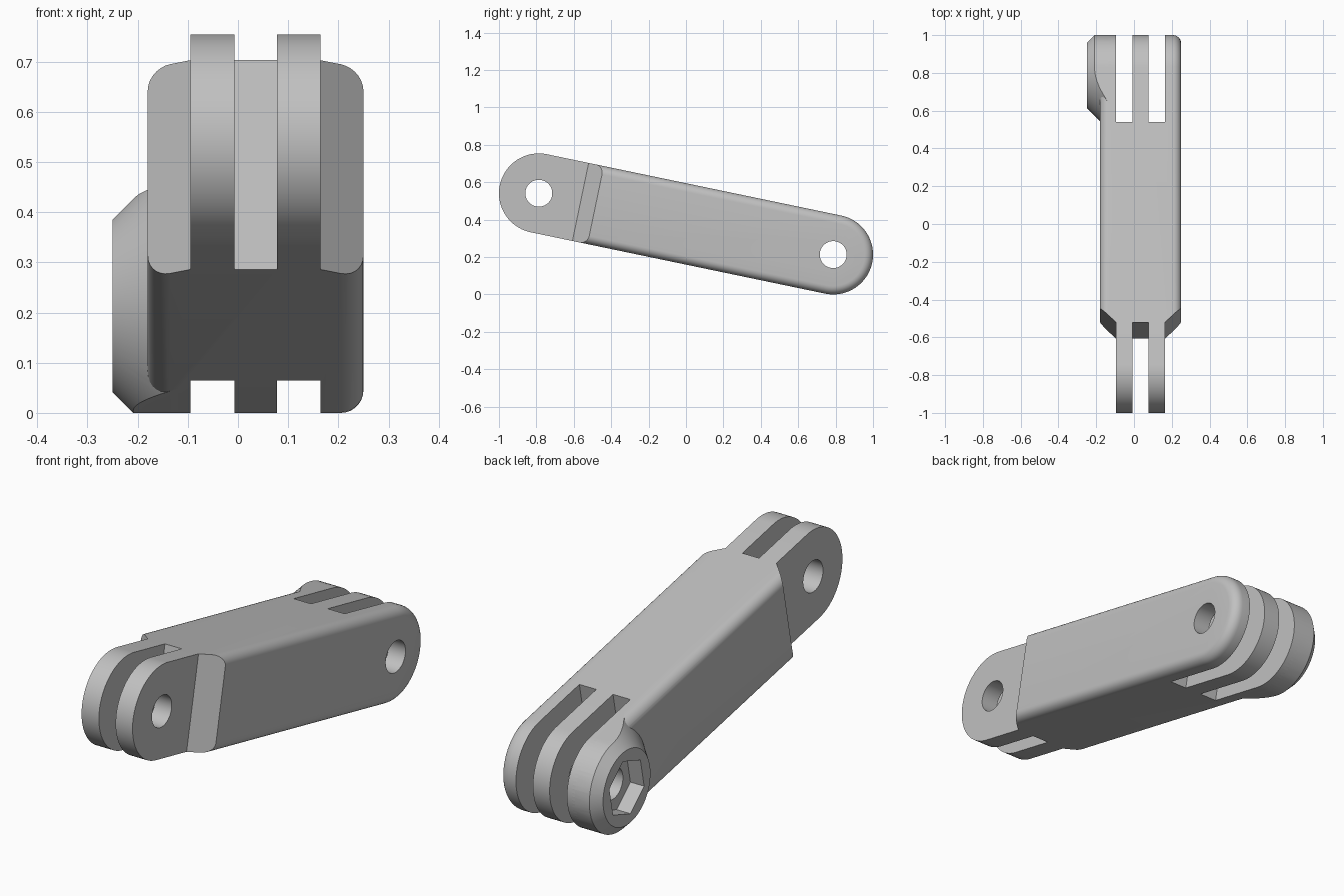
import bpy
import bmesh
from math import sin, cos, pi, radians
from mathutils import Matrix, Vector

cube = bpy.data.objects.get("Cube")
if cube:
    bpy.data.objects.remove(cube, do_unlink=True)

TILT = radians(-11.77)
PIVOT = 0.804        # pivot distance from the middle of the arm
R = 0.213            # end radius and half height
LEFT, RIGHT = 0.25, -0.18
FILLET = 0.045
BOSS = -0.25         # outer face of the nut boss

grey = bpy.data.materials.new("plain grey")
grey.use_nodes = True
colour = (0.53, 0.53, 0.53, 1)
grey.diffuse_color = colour
grey.node_tree.nodes["Principled BSDF"].inputs["Base Color"].default_value = colour


def to_object(name, bm):
    bmesh.ops.recalc_face_normals(bm, faces=bm.faces)
    mesh = bpy.data.meshes.new(name)
    bm.to_mesh(mesh)
    bm.free()
    mesh.materials.append(grey)
    obj = bpy.data.objects.new(name, mesh)
    bpy.context.collection.objects.link(obj)
    return obj


def prism(name, points, depth, bevel=0):
    """Extrude a closed outline of 3D points, optionally rounding both rims."""
    bm = bmesh.new()
    face = bm.faces.new([bm.verts.new(p) for p in points])
    top = bmesh.ops.extrude_face_region(bm, geom=[face])["geom"]
    moved = [g for g in top if isinstance(g, bmesh.types.BMVert)]
    bmesh.ops.translate(bm, vec=depth, verts=moved)
    bmesh.ops.recalc_face_normals(bm, faces=bm.faces)
    if bevel:
        rims = [e for e in bm.edges if abs(e.verts[0].co.x - e.verts[1].co.x) < 1e-5]
        bmesh.ops.bevel(bm, geom=rims, offset=bevel, segments=7, profile=0.5,
                        affect='EDGES')
    return to_object(name, bm)


def stadium(name, x0, x1, bevel=0):
    steps = 40
    pts = []
    for side in (1, -1):
        for i in range(steps + 1):
            a = pi * i / steps - pi / 2
            pts.append((x0, side * (PIVOT + R * cos(a)), side * R * sin(a)))
    return prism(name, pts, (x1 - x0, 0, 0), bevel)


def cone_x(name, u, x0, x1, r0, r1, sides):
    """Cone, cylinder or hexagon lying along x at position u on the arm."""
    bm = bmesh.new()
    place = (Matrix.Translation(((x0 + x1) / 2, u, 0)) @ Matrix.Rotation(pi / 2, 4, 'Y')
             @ Matrix.Rotation(pi / 2, 4, 'Z'))
    bmesh.ops.create_cone(bm, cap_ends=True, segments=sides, radius1=r0, radius2=r1,
                          depth=x1 - x0, matrix=place)
    return to_object(name, bm)


def combine(obj, tool, operation):
    mod = obj.modifiers.new(operation, 'BOOLEAN')
    mod.operation = operation
    mod.solver = 'EXACT'
    mod.object = tool
    bpy.context.view_layer.objects.active = obj
    bpy.ops.object.modifier_apply(modifier=mod.name)
    bpy.data.objects.remove(tool, do_unlink=True)


# Rounded bar that becomes the arm
arm = stadium("link_arm", RIGHT, LEFT, FILLET)

# Chamfered nut boss, limited to the outline of the arm
boss = stadium("nut_boss", BOSS - 0.05, -0.12)
flare = 0.15
combine(boss, cone_x("flare", PIVOT, BOSS, BOSS + flare, 0.172, 0.172 + flare, 96),
        'INTERSECT')
combine(arm, boss, 'UNION')

# Plan outline: two front prongs, chamfered shoulders, three back prongs
S = (-0.095, -0.007, 0.078, 0.164)
SHOULDER, SLOT, END = -0.576, 0.507, 1.2
plan = [(S[0] - 0.25, SHOULDER + 0.24), (S[0], SHOULDER),
        (S[0], -END), (S[1], -END), (S[1], SHOULDER),
        (S[2], SHOULDER), (S[2], -END), (S[3], -END),
        (S[3], SHOULDER), (S[3] + 0.25, SHOULDER + 0.24),
        (S[3] + 0.25, END), (S[3], END), (S[3], SLOT), (S[2], SLOT), (S[2], END),
        (S[1], END), (S[1], SLOT), (S[0], SLOT), (S[0], END), (S[0] - 0.25, END)]
outline = prism("plan_outline", [(x, y, -0.5) for x, y in plan], (0, 0, 1))
combine(arm, outline, 'INTERSECT')

# Pivot holes and hexagonal nut pocket
for u in (-PIVOT, PIVOT):
    combine(arm, cone_x("pivot_hole", u, -0.5, 0.5, 0.072, 0.072, 48), 'DIFFERENCE')
combine(arm, cone_x("nut_pocket", PIVOT, BOSS - 0.1, BOSS + 0.07, 0.133, 0.133, 6),
        'DIFFERENCE')

# Tilt the arm and stand it on the floor
arm.data.transform(Matrix.Rotation(TILT, 4, 'X'))
lowest = min(v.co.z for v in arm.data.vertices)
arm.data.transform(Matrix.Translation(Vector((0, 0, -lowest))))

bpy.ops.object.select_all(action='DESELECT')
arm.select_set(True)
bpy.context.view_layer.objects.active = arm
bpy.ops.object.shade_smooth_by_angle(angle=radians(25))
